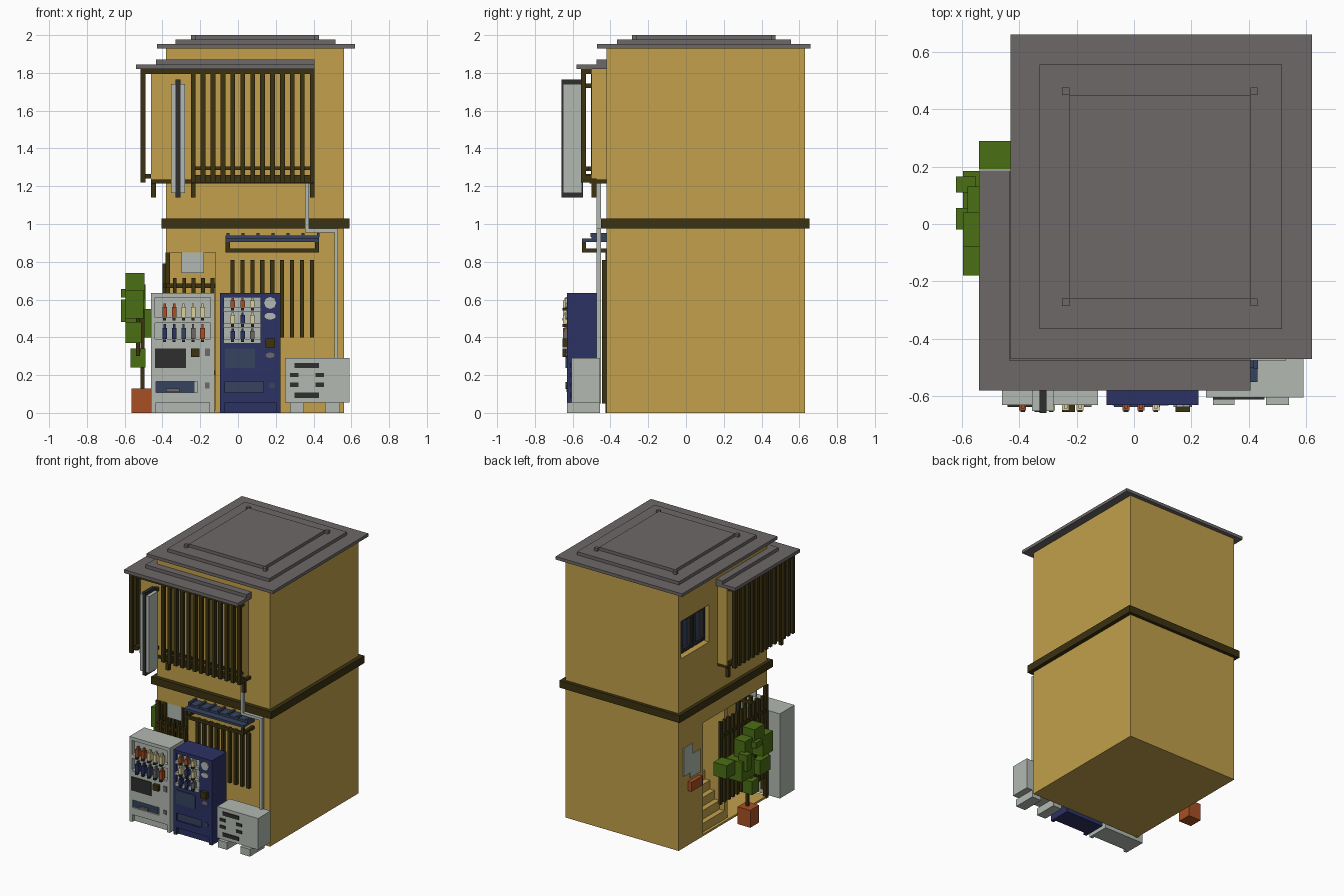
import bpy, bmesh, math

if "Cube" in bpy.data.objects:
    bpy.data.objects.remove(bpy.data.objects["Cube"], do_unlink=True)


def mat(name, hexa):
    def lin(v):
        return v / 12.92 if v <= 0.04045 else ((v + 0.055) / 1.055) ** 2.4
    col = tuple(lin(int(hexa[i:i + 2], 16) / 255) for i in (0, 2, 4)) + (1,)
    m = bpy.data.materials.new(name)
    m.use_nodes = True
    m.diffuse_color = col
    m.node_tree.nodes["Principled BSDF"].inputs["Base Color"].default_value = col
    return m


YELLOW, WOOD = mat("ochre wall", "C2A04B"), mat("dark wood", "3B3211")
ROOF, PALE = mat("roof grey", "6E6868"), mat("pale grey", "B2BAB1")
NAVY, SLATE = mat("navy", "2C3264"), mat("slate blue", "36435F")
CLAY, GREEN = mat("terracotta", "A85024"), mat("leaf green", "4A6E14")
BLACK, CREAM = mat("charcoal", "2E2E2F"), mat("cream", "DDD09A")


def boxes(name, material, *items):
    """One object made of boxes, each (x0, x1, y0, y1, z0, z1)."""
    bm = bmesh.new()
    for x0, x1, y0, y1, z0, z1 in items:
        vs = bmesh.ops.create_cube(bm, size=1)["verts"]
        for v in vs:
            v.co = ((x0 + x1) / 2 + v.co.x * (x1 - x0),
                    (y0 + y1) / 2 + v.co.y * (y1 - y0),
                    (z0 + z1) / 2 + v.co.z * (z1 - z0))
    me = bpy.data.meshes.new(name)
    bm.to_mesh(me)
    bm.free()
    me.materials.append(material)
    ob = bpy.data.objects.new(name, me)
    bpy.context.collection.objects.link(ob)
    return ob


def cut(target, *items):
    """Subtract boxes from the target."""
    for it in items:
        c = boxes("cutter", target.data.materials[0], it)
        c.hide_render = True
        mod = target.modifiers.new("cut", "BOOLEAN")
        mod.operation, mod.object, mod.solver = "DIFFERENCE", c, "EXACT"
        bpy.context.view_layer.objects.active = target
        bpy.ops.object.modifier_apply(modifier=mod.name)
        bpy.data.objects.remove(c, do_unlink=True)


def disc(name, material, x, z, r, y, depth, sides=8, flat=1.0):
    bpy.ops.mesh.primitive_cylinder_add(vertices=sides, radius=r, depth=depth,
                                        location=(x, y, z), rotation=(math.pi / 2, 0, 0))
    ob = bpy.context.object
    ob.name, ob.scale = name, (1, flat, 1)
    ob.data.materials.append(material)


# House body with corner entrance and side window recess
body = boxes("house_body", YELLOW, (-.38, .56, -.42, .63, 0, 1.93))
cut(body, (-.5, -.12, -.5, .34, .015, .85), (-.5, -.32, .27, .60, 1.43, 1.71))
boxes("floor_band", WOOD, (-.405, .59, -.45, .655, .975, 1.03))

# Side window
boxes("window_glass", SLATE, (-.335, -.318, .27, .60, 1.43, 1.71))
boxes("window_frame", BLACK,
      *[(-.36, -.33, y, y + .025, 1.45, 1.71) for y in (.29, .40, .44, .555)],
      *[(-.355, -.33, .29, .58, z, z + .025) for z in (1.45, 1.685)])

# Entrance: stairs, corner post, fence, hanging slats, lamp
boxes("stairs", YELLOW, *[(-.36 + i * .04, -.12, .06, .34, .015, .08 + i * .065) for i in range(6)])
boxes("inner_wall", YELLOW, (-.36, -.12, .02, .06, .015, .85))
boxes("corner_post", WOOD, (-.385, -.36, -.425, -.40, 0, .85))
boxes("front_fence", WOOD, (-.38, -.12, -.435, -.42, .66, .685), (-.38, -.12, -.435, -.42, .2, .225),
      *[(-.345 + i * .05, -.325 + i * .05, -.445, -.42, .05, .715) for i in range(5)])
boxes("side_fence", WOOD, *[(-.40, -.38, -.36 + i * .05, -.34 + i * .05, .17, .79) for i in range(11)],
      (-.395, -.38, -.38, .16, .66, .685))
boxes("entrance_sign", PALE, (-.30, -.18, -.415, -.40, .74, .85))
boxes("wall_plates", PALE, (-.389, -.38, .47, .58, .54, .75), (-.387, -.38, .38, .50, .50, .67))
boxes("mailbox", CLAY, (-.41, -.38, .39, .52, .41, .48))

# Main roof
boxes("main_roof", ROOF, (-.43, .62, -.47, .66, 1.93, 1.953), (-.33, .515, -.365, .555, 1.953, 1.977),
      (-.225, .405, -.26, .45, 1.977, 2.0),
      *[(x, x + .025, y, y + .025, 1.977, 2.0) for x in (-.25, .405) for y in (-.285, .45)])

# Corner bay with its own roof
boxes("bay", YELLOW, (-.46, .38, -.50, -.41, 1.235, 1.82), (-.46, -.37, -.49, .17, 1.235, 1.82))
boxes("bay_roof", ROOF, (-.54, .405, -.58, -.42, 1.82, 1.845), (-.54, -.38, -.42, .187, 1.82, 1.845),
      (-.435, .405, -.475, -.42, 1.845, 1.87), (-.435, -.38, -.42, .187, 1.845, 1.87))
boxes("bay_front_slats", WOOD,
      *[(-.25 + i * .0525, -.225 + i * .0525, -.555, -.53, 1.22, 1.82) for i in range(13)],
      (-.515, .405, -.553, -.50, 1.795, 1.82), (-.25, .405, -.53, -.50, 1.22, 1.26),
      (-.25, .405, -.53, -.515, 1.285, 1.305))
boxes("bay_side_slats", WOOD,
      *[(-.515, -.49, -.555 + i * .0525, -.53 + i * .0525, 1.22, 1.82) for i in range(14)],
      (-.51, -.46, -.55, .16, 1.795, 1.82), (-.49, -.46, -.53, .16, 1.24, 1.265))
boxes("bay_feet", WOOD, *[(x, x + .025, -.50, -.475, 1.14, 1.24) for x in (-.46, -.25, .38)],
      (-.46, -.435, .13, .155, 1.14, 1.24),
      (-.46, .40, -.51, -.42, 1.215, 1.236), (-.46, -.38, -.42, .17, 1.215, 1.236))

# Blade sign
boxes("blade_sign_panel", PALE, (-.355, -.28, -.652, -.55, 1.165, 1.74))
boxes("blade_sign_frame", BLACK, (-.33, -.305, -.658, -.545, 1.14, 1.765))
boxes("blade_sign_brackets", WOOD, *[(-.33, -.305, -.55, -.50, z, z + .025) for z in (1.28, 1.72)])

# Hanging slats and awning over the shop front
boxes("wall_slats", WOOD, *[(-.04 + i * .0525, -.018 + i * .0525, -.445, -.42, .40, .81) for i in range(9)])
boxes("awning", SLATE, (-.065, .43, -.55, -.42, .905, .922), (-.065, .43, -.50, -.42, .922, .938),
      *[(-.06 + i * .0795, -.045 + i * .0795, -.505, -.42, .93, .952) for i in range(7)])
boxes("awning_frame", WOOD, (-.065, .43, -.55, -.53, .848, .87),
      *[(x, x + .022, -.55, -.42, .848, .87) for x in (-.065, .408)],
      *[(x, x + .022, -.55, -.53, .86, .906) for x in (-.065, .408)])

# Drain pipe
boxes("drain_pipe", PALE, (.355, .375, -.475, -.45, .955, 1.22), (.355, .53, -.475, -.45, .955, .975),
      (.51, .53, -.475, -.45, .05, .975))

# Outdoor cooling unit
boxes("cooling_unit", PALE, (.25, .59, -.605, -.455, .055, .29),
      (.275, .35, -.63, -.455, 0, .055), (.46, .54, -.63, -.455, 0, .055))
boxes("cooling_vents", BLACK, *[(.30, .43, -.611, -.60, z, z + .028) for z in (.08, .237)],
      *[(x, x + .045, -.611, -.60, z, z + .022) for x in (.275, .41) for z in (.138, .19)])


# Vending machines
def machine(name, x0, x1, shell, window):
    ob = boxes(name, shell, (x0, x1, -.63, -.455, 0, .635))
    cut(ob, window, (x0 + .025, x1 - .025, -.7, -.605, -.01, .055),
        (x0 + .025, x1 - .09, -.7, -.612, .108, .165))


machine("pale_machine", -.46, -.125, PALE, (-.44, -.145, -.7, -.60, .38, .61))
machine("navy_machine", -.095, .225, NAVY, (-.075, .12, -.7, -.60, .37, .61))
boxes("pale_machine_shelves", PALE, (-.44, -.145, -.628, -.60, .475, .505), (-.44, -.145, -.628, -.60, .38, .39))
boxes("pale_machine_slot", SLATE, (-.435, -.23, -.618, -.61, .108, .165))
boxes("pale_machine_flap", ROOF, (-.38, -.31, -.632, -.615, .11, .13))
boxes("pale_machine_panel", BLACK, (-.44, -.275, -.637, -.63, .238, .34))
boxes("pale_machine_coin_slot", WOOD, (-.25, -.205, -.655, -.63, .297, .34))
boxes("pale_machine_return", ROOF, (-.175, -.148, -.637, -.63, .30, .34), (-.175, -.152, -.637, -.63, .13, .16))
boxes("navy_machine_backing", PALE, (-.075, .12, -.612, -.60, .37, .61),
      *[(-.075, .12, -.632, -.60, z, z + .022) for z in (.37, .45, .535)])
boxes("navy_machine_panel", SLATE, (-.07, .09, -.637, -.63, .238, .34), (-.07, .135, -.618, -.61, .108, .165))
boxes("navy_machine_coin_slot", WOOD, (.145, .195, -.655, -.63, .345, .395))
disc("navy_machine_badge", PALE, .17, .582, .032, -.633, .008)
disc("navy_machine_dial", PALE, .17, .512, .03, -.633, .008, 12, .6)
disc("navy_machine_lock", ROOF, .17, .305, .024, -.633, .008, 12, .6)
disc("navy_machine_return", SLATE, .18, .145, .018, -.633, .008)

# Bottles: rows of (x start, x step, base height, bottle height, colours)
rows = [(-.40, .05, .505, .075, (CLAY, CLAY, CREAM, CREAM, CREAM)),
        (-.40, .05, .39, .08, (NAVY, NAVY, SLATE, ROOF, CLAY)),
        (-.04, .052, .557, .052, (CLAY, CLAY, CREAM)),
        (-.04, .052, .472, .06, (CREAM, NAVY, CREAM)),
        (-.04, .052, .392, .055, (NAVY, NAVY, ROOF))]
for r, (x, step, z, h, cols) in enumerate(rows):
    for i, c in enumerate(cols):
        a = x + i * step
        boxes(f"bottle_{r}_{i}", c, (a, a + .024, -.65, -.615, z, z + h * .75),
              (a + .006, a + .018, -.642, -.623, z + h * .75, z + h))
        boxes(f"bottle_button_{r}_{i}", BLACK, (a + .004, a + .02, -.655, -.625, z - .016, z - .002))

# Potted shrub
boxes("plant_pot", CLAY, (-.565, -.46, -.06, .045, 0, .13))
boxes("plant_trunk", WOOD, (-.515, -.495, -.02, 0, .12, .55), (-.54, -.52, -.07, -.05, .3, .5),
      (-.52, -.44, .11, .13, .45, .47), (-.515, -.495, -.02, .13, .42, .44), (-.54, -.515, -.06, 0, .32, .34))
boxes("plant_leaves", GREEN, (-.595, -.495, -.08, .04, .60, .74), (-.595, -.50, -.18, -.06, .50, .65),
      (-.595, -.46, .04, .185, .40, .55), (-.54, -.43, .19, .29, .45, .55), (-.57, -.49, -.05, .03, .24, .34),
      (-.62, -.55, .11, .165, .48, .60), (-.62, -.55, -.02, .055, .61, .655), (-.595, -.51, -.15, -.03, .37, .48),
      (-.58, -.49, .04, .13, .55, .68))
